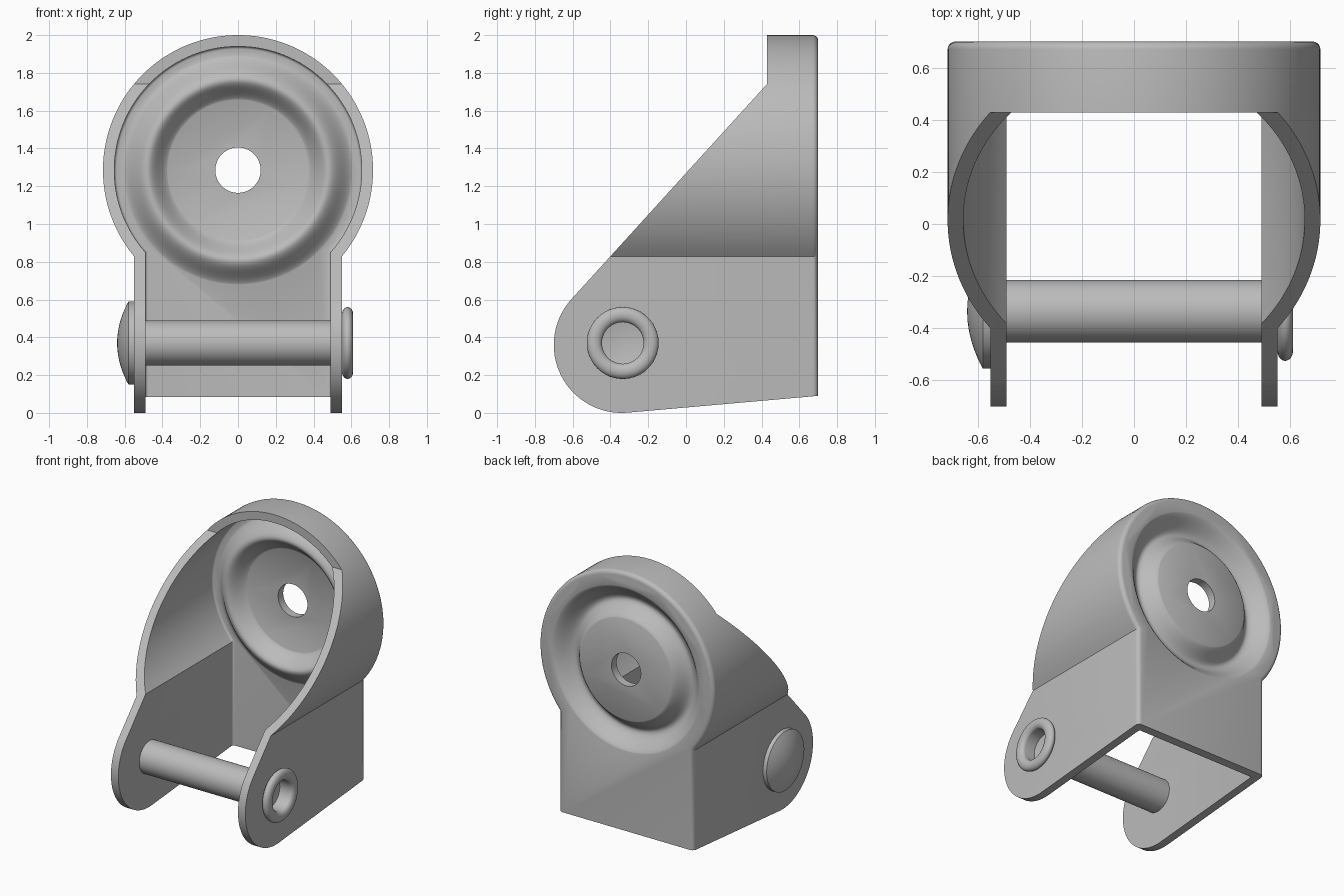
import bpy, bmesh
from math import sin, cos, pi, acos, radians

if "Cube" in bpy.data.objects:
    bpy.data.objects.remove(bpy.data.objects["Cube"])

steel = bpy.data.materials.new("grey steel")
steel.use_nodes = True
GREY = (0.5, 0.5, 0.5, 1)
steel.diffuse_color = GREY
steel.node_tree.nodes["Principled BSDF"].inputs["Base Color"].default_value = GREY

DISC_Z = 1.285           # centre of the round back plate
PIN_Y, PIN_Z = -0.335, 0.37


def loft(name, rings, loop=False):
    """Solid skinned through rings of equal point count, capped or looped."""
    bm = bmesh.new()
    vs = [[bm.verts.new(p) for p in ring] for ring in rings]
    n = len(rings[0])
    for k in range(len(vs) if loop else len(vs) - 1):
        a, b = vs[k], vs[(k + 1) % len(vs)]
        for i in range(n):
            j = (i + 1) % n
            bm.faces.new((a[i], a[j], b[j], b[i]))
    if not loop:
        bm.faces.new(vs[0])
        bm.faces.new(vs[-1])
    bmesh.ops.remove_doubles(bm, verts=bm.verts, dist=1e-5)
    bmesh.ops.recalc_face_normals(bm, faces=bm.faces)
    mesh = bpy.data.meshes.new(name)
    bm.to_mesh(mesh)
    bm.free()
    ob = bpy.data.objects.new(name, mesh)
    bpy.context.collection.objects.link(ob)
    return ob


def lathe_y(name, profile, loop=False, n=96):
    """Turn (y, radius) points about the disc axis."""
    return loft(name, [[(r * cos(2 * pi * i / n), y, DISC_Z + r * sin(2 * pi * i / n))
                        for i in range(n)] for y, r in profile], loop)


def lathe_x(name, profile, n=64):
    """Turn (x, radius) points about the pin axis."""
    return loft(name, [[(x, PIN_Y + r * cos(2 * pi * i / n), PIN_Z + r * sin(2 * pi * i / n))
                        for i in range(n)] for x, r in profile])


def keyhole(y, inset):
    """Round-topped outline with straight legs, offset inwards."""
    r, w = 0.715 - inset, 0.55 - inset
    a = acos(w / r)
    pts = [(r * cos(t), y, DISC_Z + r * sin(t))
           for t in (-a + (pi + 2 * a) * i / 96 for i in range(97))]
    return pts + [(-w, y, -0.3), (w, y, -0.3)]


def combine(ob, cutter, operation):
    mod = ob.modifiers.new("cut", 'BOOLEAN')
    mod.object, mod.operation, mod.solver = cutter, operation, 'EXACT'
    bpy.context.view_layer.objects.active = ob
    bpy.ops.object.modifier_apply(modifier=mod.name)
    bpy.data.objects.remove(cutter)


def finish(ob, angle):
    ob.data.materials.clear()
    ob.data.materials.append(steel)
    bpy.ops.object.select_all(action='DESELECT')
    ob.select_set(True)
    bpy.context.view_layer.objects.active = ob
    bpy.ops.object.shade_smooth_by_angle(angle=radians(angle))


# Housing: keyhole block with a rounded back edge
R = 0.03
fillet = [i * pi / 10 for i in range(6)]
housing = loft("housing", [keyhole(-0.8, 0)] +
               [keyhole(0.7 - R + R * sin(t), R - R * cos(t)) for t in fillet])

# Side silhouette: rounded lugs, sloped front, flat top rim
lug = [radians(137.6 + (275 - 137.6) * i / 40) for i in range(41)]
side = [(-0.34 + 0.36 * cos(t), 0.36 + 0.36 * sin(t)) for t in lug]
side += [(0.8, 0.099), (0.8, 2.2), (0.428, 2.2), (0.428, 1.74)]
combine(housing, loft("side_cutter", [[(x, y, z) for y, z in side] for x in (-1, 1)]), 'INTERSECT')

# Hollow interior with a small fillet at the back
r = 0.015
combine(housing, loft("hollow_cutter", [[(x, y, z * 1.0 - (0.2 if z < 0 else 0)) for x, y, z in ring]
        for ring in [keyhole(-0.9, 0.06)] +
        [keyhole(0.64 - r + r * sin(t), 0.06 + r - r * cos(t)) for t in fillet]]), 'DIFFERENCE')


# Pressed annular bead: raised inside, grooved on the back
def bead(y_face, y_base):
    pts = []
    for i in range(29):
        u = i / 28
        rad = 0.36 + 0.26 * u
        t = u / 0.46 if u < 0.46 else (1 - u) / 0.54
        pts.append((y_face + 0.003 - 0.1 * t * t * (3 - 2 * t), rad))
    return pts + [(y_base, 0.62), (y_base, 0.36)]


combine(housing, lathe_y("bead_ridge", bead(0.64, 0.67), True), 'UNION')
combine(housing, lathe_y("bead_groove", bead(0.70, 0.80), True), 'DIFFERENCE')

# Centre hole and pin holes
combine(housing, lathe_y("hole_cutter", [(0.4, 0.12), (0.9, 0.12)]), 'DIFFERENCE')
combine(housing, lathe_x("pin_hole_cutter", [(-0.8, 0.118), (0.8, 0.118)]), 'DIFFERENCE')
finish(housing, 28)

# Pin: domed head, shaft, rolled rim with a hollow end
dome = [(-0.58 - 0.06 * (1 - (i / 10) ** 2), 0.22 * i / 10) for i in range(11)]
rim = [(0.58 - 0.03 * cos(t), 0.15 + 0.04 * sin(t))
       for t in (1.5 * pi * i / 24 for i in range(25))]
pin = lathe_x("pin", [(x, max(q, 1e-7)) for x, q in
              dome + [(-0.55, 0.22), (-0.55, 0.12), (0.55, 0.12)] + rim +
              [(0.50, 0.11), (0.48, 0)]])
finish(pin, 35)
